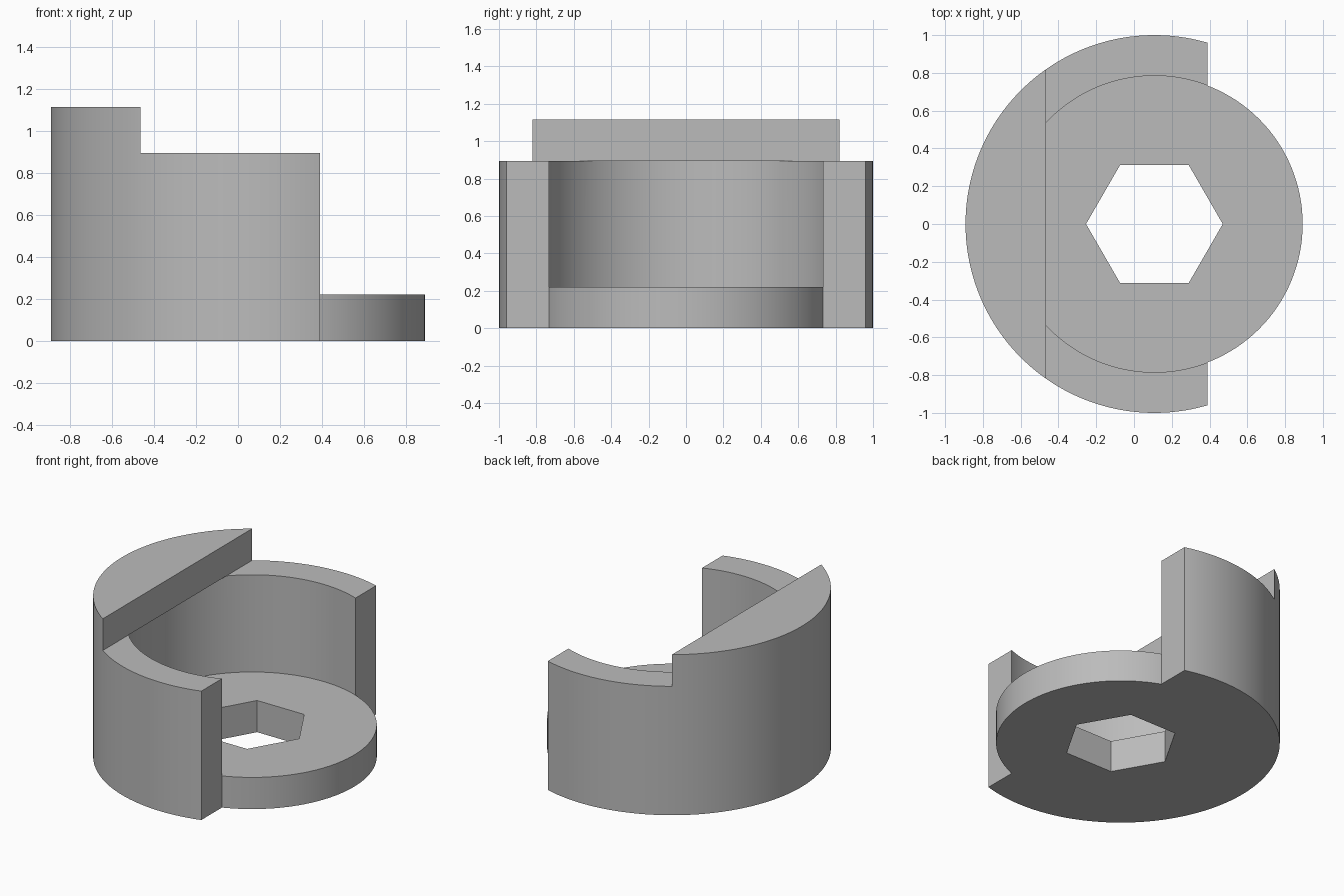
import bpy
import bmesh
import math

cube = bpy.data.objects.get("Cube")
if cube:
    bpy.data.objects.remove(cube, do_unlink=True)

AXIS_X = 0.108           # centre of all the round parts
OUTER, INNER = 1.0, 0.785
FLOOR, RIM, TOP = 0.22, 0.895, 1.115
OPEN_X, CAP_X = 0.39, -0.465
SIDES = 128

grey = bpy.data.materials.new("plain grey")
grey.use_nodes = True
colour = (0.5, 0.5, 0.5, 1)
grey.diffuse_color = colour
grey.node_tree.nodes["Principled BSDF"].inputs["Base Color"].default_value = colour


def arc(radius, start, end, count):
    """Points on an arc around the shared axis."""
    angles = [start + (end - start) * i / count for i in range(count + 1)]
    return [(AXIS_X + radius * math.cos(a), radius * math.sin(a)) for a in angles]


def prism(name, outline, bottom, top):
    """Extrude a flat outline between two heights."""
    bm = bmesh.new()
    face = bm.faces.new([bm.verts.new((x, y, bottom)) for x, y in outline])
    result = bmesh.ops.extrude_face_region(bm, geom=[face])
    verts = [v for v in result["geom"] if isinstance(v, bmesh.types.BMVert)]
    bmesh.ops.translate(bm, verts=verts, vec=(0, 0, top - bottom))
    bmesh.ops.recalc_face_normals(bm, faces=bm.faces)
    mesh = bpy.data.meshes.new(name)
    bm.to_mesh(mesh)
    bm.free()
    mesh.materials.append(grey)
    obj = bpy.data.objects.new(name, mesh)
    bpy.context.collection.objects.link(obj)
    return obj


def combine(target, tool, operation):
    """Apply a boolean and discard the tool."""
    tool.hide_render = True
    mod = target.modifiers.new(tool.name, "BOOLEAN")
    mod.operation, mod.solver, mod.object = operation, "EXACT", tool
    bpy.context.view_layer.objects.active = target
    bpy.ops.object.modifier_apply(modifier=mod.name)
    bpy.data.objects.remove(tool, do_unlink=True)


full_circle = arc(INNER, 0, math.tau, SIDES)[:-1]

# Outer shell: a drum sliced flat on its open side
half = math.acos((OPEN_X - AXIS_X) / OUTER)
body = prism("open_drum_housing", arc(OUTER, half, math.tau - half, SIDES), 0, TOP)

# Round floor plate projecting through the opening
combine(body, prism("floor_plate", full_circle, 0, FLOOR), "UNION")

# Hollow chamber beneath the raised cap
combine(body, prism("chamber", full_circle, FLOOR, RIM), "DIFFERENCE")

# Step that leaves the cap on one side only
step = [(CAP_X, -2), (2, -2), (2, 2), (CAP_X, 2)]
combine(body, prism("rim_step", step, RIM, 2), "DIFFERENCE")

# Hexagonal socket through the floor
hexagon = arc(0.362, 0, math.tau, 6)[:-1]
combine(body, prism("hex_socket", hexagon, -0.5, 0.5), "DIFFERENCE")

bpy.ops.object.select_all(action="DESELECT")
body.select_set(True)
bpy.context.view_layer.objects.active = body
bpy.ops.object.shade_smooth_by_angle(angle=math.radians(30))
